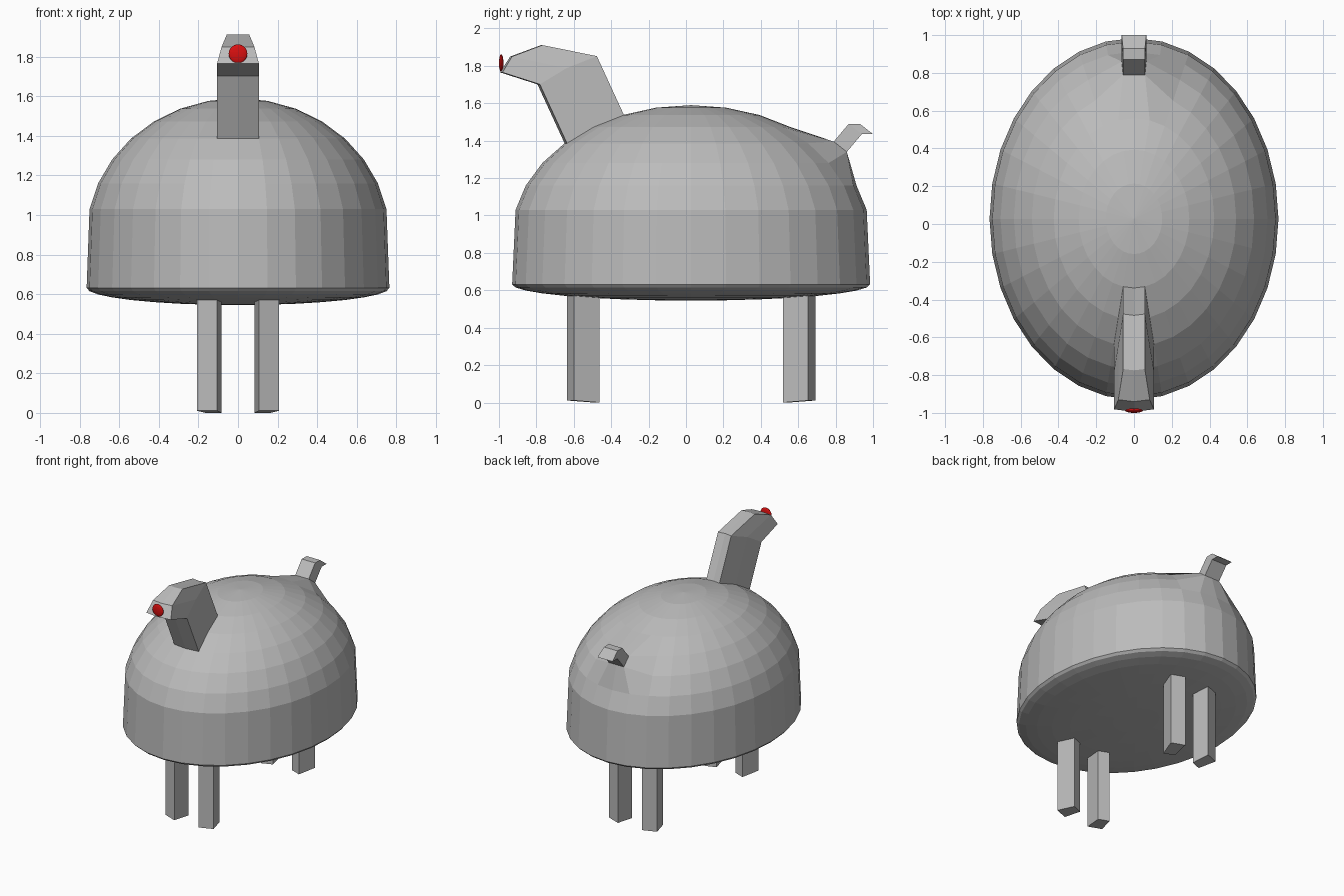
import bpy, bmesh, math

if "Cube" in bpy.data.objects:
    bpy.data.objects.remove(bpy.data.objects["Cube"])

STEP = math.pi / 16          # 32 segments, 16 rings


def material(name, rgb):
    m = bpy.data.materials.new(name)
    m.diffuse_color = (*rgb, 1)
    m.use_nodes = True
    m.node_tree.nodes["Principled BSDF"].inputs["Base Color"].default_value = m.diffuse_color
    return m


GREY = material("wool_grey", (0.5, 0.5, 0.5))
RED = material("nose_red", (0.7, 0.005, 0.005))


def body_point(ring, seg):
    """Point on the domed body; ring 0 is the top, seg 0 faces the front."""
    t, a = ring * STEP, seg * STEP
    x = 0.765 * math.sin(t) * math.sin(a)
    y = 0.0275 - 0.957 * math.sin(t) * math.cos(a)
    if ring < 8:
        z = 0.894 + 0.696 * math.cos(t)
    else:
        z = 0.632 + 0.087 * math.cos(t)
    # patch pulled out to carry the tail
    if ring in (4, 5) and seg in (15, 16, 17):
        x = (16 - seg) * (0.058 if ring == 4 else 0.065)
        y, z = (0.79, 1.395) if ring == 4 else (0.86, 1.34)
    return (x, y, z)


def finish(name, bm, mat):
    bmesh.ops.recalc_face_normals(bm, faces=bm.faces)
    me = bpy.data.meshes.new(name)
    bm.to_mesh(me)
    bm.free()
    me.materials.append(mat)
    ob = bpy.data.objects.new(name, me)
    bpy.context.collection.objects.link(ob)
    return ob


def extrude_patch(name, rings, segs, moves):
    """Extrude a patch of body faces; moves holds a (dy, dz) per ring for each layer."""
    bm = bmesh.new()
    layers = []
    for move in [[(0, 0)] * len(rings)] + moves:
        grid = []
        for r, (dy, dz) in zip(rings, move):
            pts = [body_point(r, s) for s in segs]
            grid.append([bm.verts.new((x, y + dy, z + dz)) for x, y, z in pts])
        layers.append(grid)

    def rim(g):
        return (g[0] + [row[-1] for row in g[1:-1]] + g[-1][::-1]
                + [row[0] for row in g[-2:0:-1]])

    for lo, hi in zip(layers, layers[1:]):
        a, b = rim(lo), rim(hi)
        for i in range(len(a)):
            j = (i + 1) % len(a)
            bm.faces.new((a[i], a[j], b[j], b[i]))
    g = layers[-1]
    for i in range(len(rings) - 1):
        for j in range(len(segs) - 1):
            bm.faces.new((g[i][j], g[i][j + 1], g[i + 1][j + 1], g[i + 1][j]))
    loose = [v for v in bm.verts if not v.link_faces]
    bmesh.ops.delete(bm, geom=loose, context='VERTS')
    return finish(name, bm, GREY)


# body: dome, straight side band and shallow underside
bm = bmesh.new()
top = bm.verts.new(body_point(0, 0))
bottom = bm.verts.new(body_point(16, 0))
loops = [[bm.verts.new(body_point(r, s)) for s in range(32)] for r in range(1, 16)]
for s in range(32):
    n = (s + 1) % 32
    bm.faces.new((top, loops[0][s], loops[0][n]))
    bm.faces.new((bottom, loops[-1][n], loops[-1][s]))
    for a, b in zip(loops, loops[1:]):
        bm.faces.new((a[s], b[s], b[n], a[n]))
finish("body", bm, GREY)

# neck and head
extrude_patch("head", (2, 3, 4), (-1, 0, 1), [
    [(-0.145, 0.315)] * 3,
    [(-0.436, 0.374), (-0.436, 0.377), (-0.345, 0.379)],
])

# bent tail
extrude_patch("tail", (4, 5), (15, 16, 17), [
    [(0.08, 0.095)] * 2,
    [(0.14, 0.095)] * 2,
])

# legs
drop = [[(0, -body_point(13, 0)[2])] * 2]
for name, segs in (("front_left_leg", (1, 2)), ("front_right_leg", (-2, -1)),
                   ("back_left_leg", (14, 15)), ("back_right_leg", (17, 18))):
    extrude_patch(name, (12, 13), segs, drop)

# flattened round nose
bm = bmesh.new()
bmesh.ops.create_uvsphere(bm, u_segments=32, v_segments=16, radius=1)
bmesh.ops.scale(bm, vec=(0.047, 0.012, 0.047), verts=bm.verts)
bmesh.ops.translate(bm, vec=(0, -0.988, 1.815), verts=bm.verts)
finish("nose", bm, RED)
